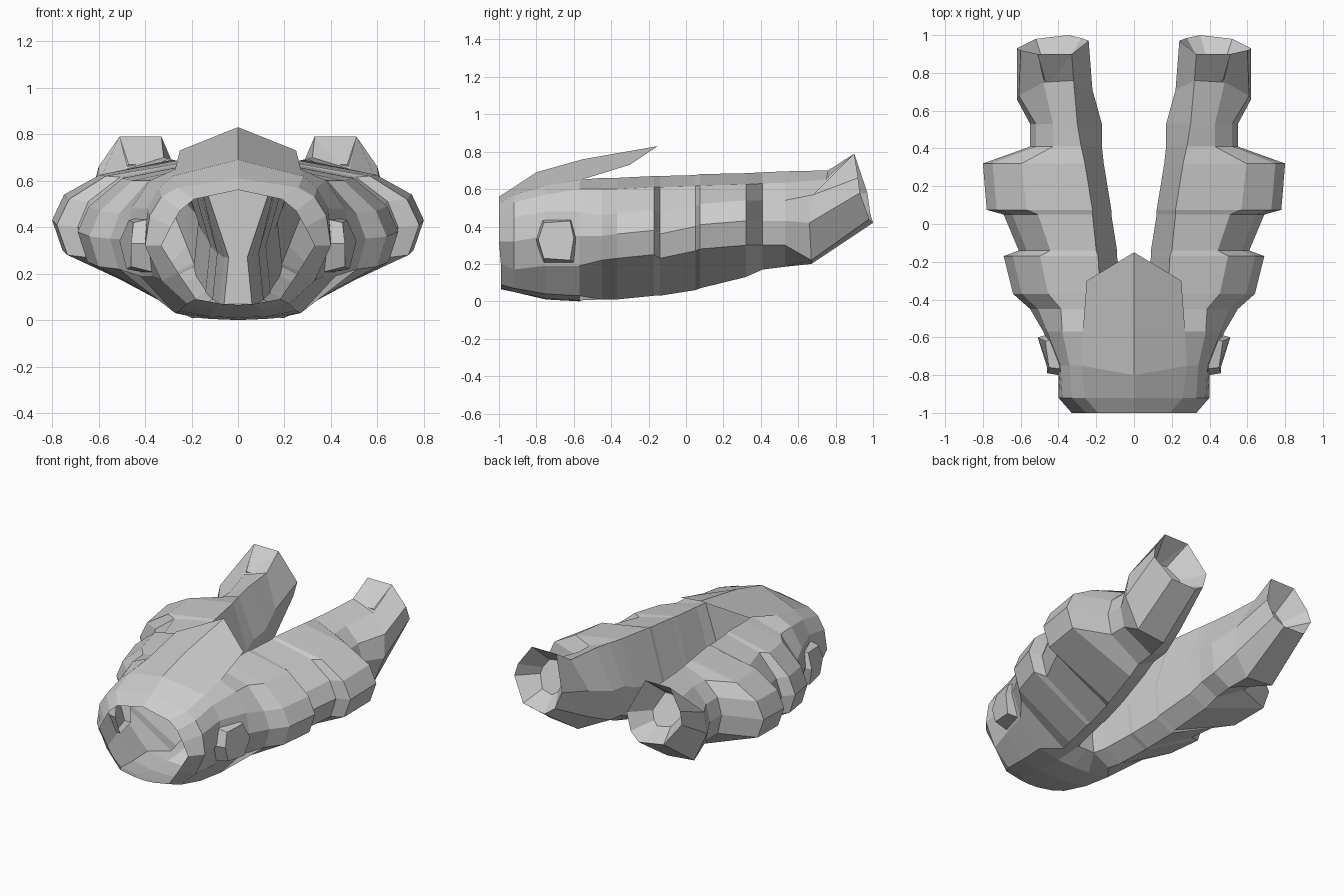
import bpy, bmesh


def make(name, grids):
    """Skin grids of points (rows x columns) into one half, then mirror it across x."""
    bm = bmesh.new()
    for rows, closed in grids:
        vs = [[bm.verts.new(p) for p in r] for r in rows]
        n = len(vs[0])
        for a, b in zip(vs, vs[1:]):
            for i in range(n if closed else n - 1):
                j = (i + 1) % n
                bm.faces.new((a[i], a[j], b[j], b[i]))
        if closed == "cap":
            bm.faces.new(vs[-1])
    bmesh.ops.remove_doubles(bm, verts=bm.verts, dist=0.0005)
    bmesh.ops.recalc_face_normals(bm, faces=bm.faces)
    me = bpy.data.meshes.new(name)
    bm.to_mesh(me)
    bm.free()
    ob = bpy.data.objects.new(name, me)
    bpy.context.collection.objects.link(ob)
    m = ob.modifiers.new("mirror", 'MIRROR')
    m.use_clip = True
    return ob


def limb_ring(y, xi, xt, xo, zb, zm, zt):
    """Cross-section: inner bottom, round the outside, to inner top and inner wall."""
    w = xo - xi
    return [(xi + .02, y, zb + .06), (xi + .14, y, zb), (xi + w * .93, y, zm - .13),
            (xo, y, zm), (xi + w * .92, y, zm + .11), (xi + w * .68, y, zt - .06),
            (xt, y, zt), (xi, y, zb + .26)]


# Limbs: stepped, overlapping segments
limb = [limb_ring(*r) for r in (
    (-.45, .04, .17, .55, .01, .35, .66),
    (-.37, .06, .18, .64, .01, .36, .66),
    (-.17, .09, .19, .69, .03, .38, .67),
    (-.14, .09, .20, .61, .03, .36, .67),
    (.05, .12, .22, .69, .06, .40, .675),
    (.075, .12, .22, .78, .07, .41, .68),
    (.32, .16, .26, .80, .13, .43, .685),
    (.41, .17, .28, .55, .17, .43, .69),
    (.53, .17, .30, .55, .185, .43, .695))]

# End cuffs: slanted flared rim with a funnel recess
start = [(.22, .70, .32), (.33, .67, .20), (.53, .67, .22), (.62, .66, .42),
         (.61, .68, .57), (.48, .75, .65), (.32, .76, .70), (.22, .71, .50)]
rim = [(.28, .985, .47), (.35, 1.0, .42), (.52, .98, .44), (.62, .93, .58),
       (.60, .92, .66), (.51, .90, .79), (.33, .90, .79), (.24, .97, .58)]
floor = [(.43 + (x - .43) * .5, y - .14, .56 + (z - .57) * .5) for x, y, z in rim]
limb.append(start)

# Front trunk: open octagonal mouth widening towards the limbs
trunk_sections = (
    (-.99, [(0, .065), (.07, .07), (.18, .09), (.255, .2), (.33, .32), (.29, .40), (.25, .47), (.19, .52)]),
    (-.92, [(0, .05), (.10, .05), (.22, .07), (.33, .17), (.40, .32), (.38, .45), (.33, .53), (.26, .57)]),
    (-.75, [(0, .01), (.12, .015), (.25, .04), (.37, .19), (.40, .35), (.39, .48), (.34, .57), (.28, .62)]),
    (-.57, [(0, 0), (.12, .005), (.27, .03), (.42, .19), (.48, .35), (.46, .48), (.38, .60), (.27, .65)]))
trunk = [[(x, -1 if y < -.95 and z > .3 else y, z) for x, z in pts] for y, pts in trunk_sections]
fork = limb[0]
trunk.append([(0, fork[0][1], fork[0][2])] + fork[:7])

# Web closing the fork between the limbs
web = [[(0, p[1], p[2]), p] for p in (fork[0], fork[7], fork[6])]

make("body", [(trunk, False), (limb, True), (web, False)])
make("end_cuff", [([start, rim, floor], "cap")])

# Top plate with a pointed overhanging tip
make("top_plate", [([
    [(0, -1, .56), (.19, -1, .52)],
    [(0, -.92, .61), (.26, -.92, .57)],
    [(0, -.80, .69), (.28, -.75, .62)],
    [(0, -.55, .76), (.27, -.56, .65)],
    [(0, -.15, .83), (.25, -.30, .73)]], False)])

# Small side studs near the front
base = [(.34, -.81, .33), (.34, -.76, .20), (.38, -.59, .20), (.40, -.57, .34),
        (.38, -.60, .45), (.36, -.77, .44)]
face = [(.46, -.79, .33), (.46, -.76, .23), (.48, -.62, .22), (.51, -.60, .34),
        (.47, -.62, .43), (.45, -.76, .42)]
make("side_stud", [([base, face], "cap")])
